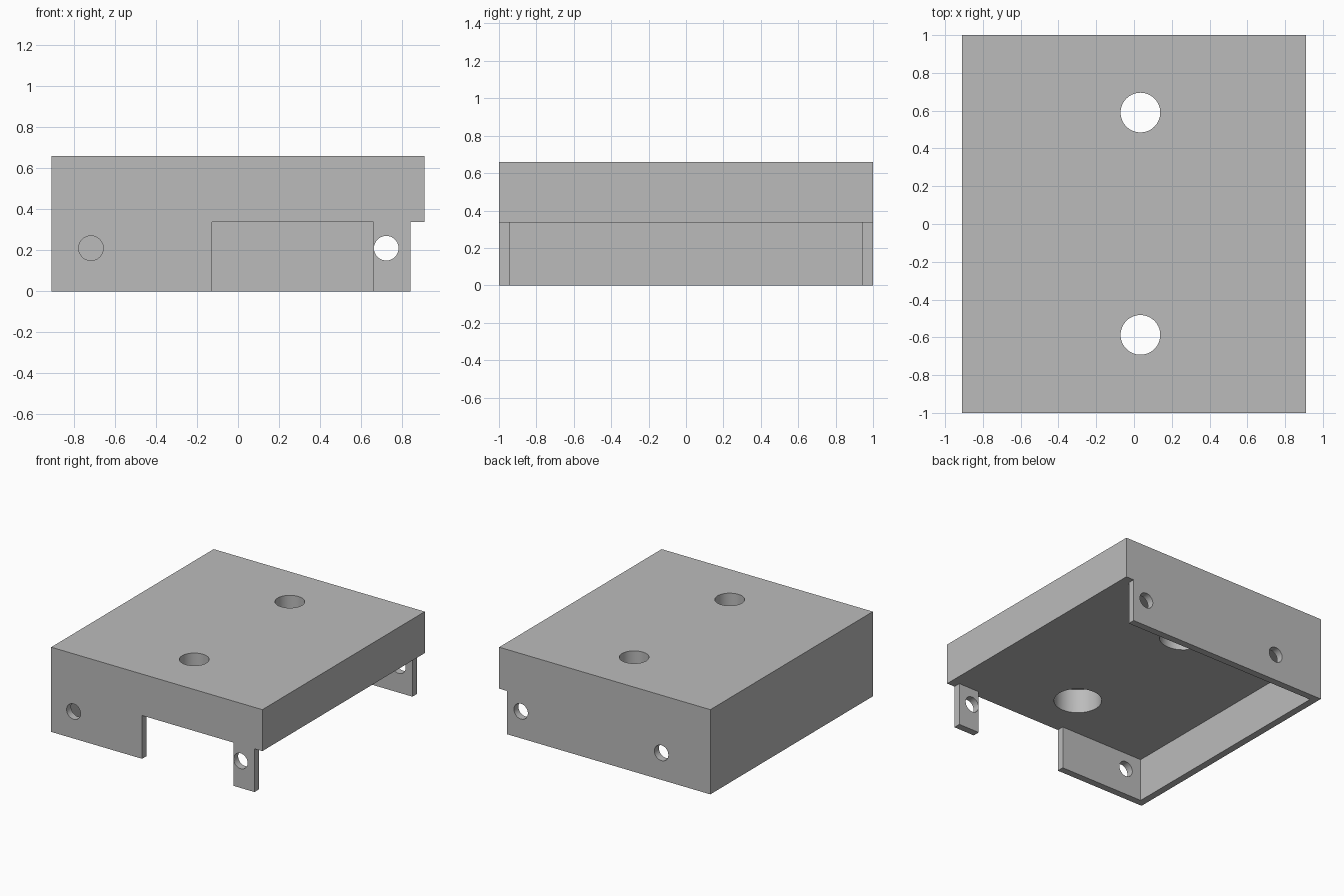
import bpy
import math

cube = bpy.data.objects.get("Cube")
if cube:
    bpy.data.objects.remove(cube, do_unlink=True)

grey = bpy.data.materials.new("plain grey")
grey.use_nodes = True
colour = (0.5, 0.5, 0.5, 1)
grey.diffuse_color = colour
grey.node_tree.nodes["Principled BSDF"].inputs["Base Color"].default_value = colour

X, TOP, WALL = 0.91, 0.66, 0.055
SLAB = 0.337        # underside of the thick top
WALL_END = 0.842    # open end of the side walls
BELOW = -0.2


def box(name, x0, x1, y0, y1, z0, z1):
    bpy.ops.mesh.primitive_cube_add(
        size=1, location=((x0 + x1) / 2, (y0 + y1) / 2, (z0 + z1) / 2))
    ob = bpy.context.object
    ob.name = name
    ob.scale = (x1 - x0, y1 - y0, z1 - z0)
    bpy.ops.object.transform_apply(location=False, rotation=False)
    return ob


def rod(name, radius, depth, location, along_y=False):
    bpy.ops.mesh.primitive_cylinder_add(
        vertices=64, radius=radius, depth=depth, location=location,
        rotation=(math.pi / 2 if along_y else 0, 0, 0))
    ob = bpy.context.object
    ob.name = name
    return ob


def cut(target, cutter):
    cutter.hide_render = True
    mod = target.modifiers.new("cut", "BOOLEAN")
    mod.operation = "DIFFERENCE"
    mod.solver = "EXACT"
    mod.object = cutter
    bpy.context.view_layer.objects.active = target
    bpy.ops.object.modifier_apply(modifier=mod.name)
    bpy.data.objects.remove(cutter, do_unlink=True)


# Solid block that becomes the cover
cover = box("mounting_cover", -X, X, -1, 1, 0, TOP)
cover.data.materials.append(grey)

# Hollow underside, open towards +x
cut(cover, box("cavity", -X + WALL, 1.2, -1 + WALL, 1 - WALL, BELOW, SLAB))
# Overhang past the wall ends
cut(cover, box("overhang", WALL_END, 1.2, -1.2, 1.2, BELOW, SLAB))
# Wide notch in the front wall, leaving a narrow tab
cut(cover, box("front_notch", -0.126, 0.661, -1.2, -0.9, BELOW, SLAB))

# Screw holes in the front and back walls
for x, y in ((-0.717, -1), (0.723, -1), (-0.488, 1), (0.723, 1)):
    cut(cover, rod("wall_hole", 0.06, 0.3, (x, y, 0.21), along_y=True))

# Counterbored holes through the top
for y in (-0.587, 0.59):
    cut(cover, rod("top_hole", 0.105, 2, (0.034, y, 0.5)))
    cut(cover, rod("counterbore", 0.171, 0.38, (0.034, y, SLAB)))

# Smooth bores with crisp edges
bpy.ops.object.select_all(action="DESELECT")
cover.select_set(True)
bpy.context.view_layer.objects.active = cover
bpy.ops.object.shade_smooth_by_angle(angle=math.radians(30))
